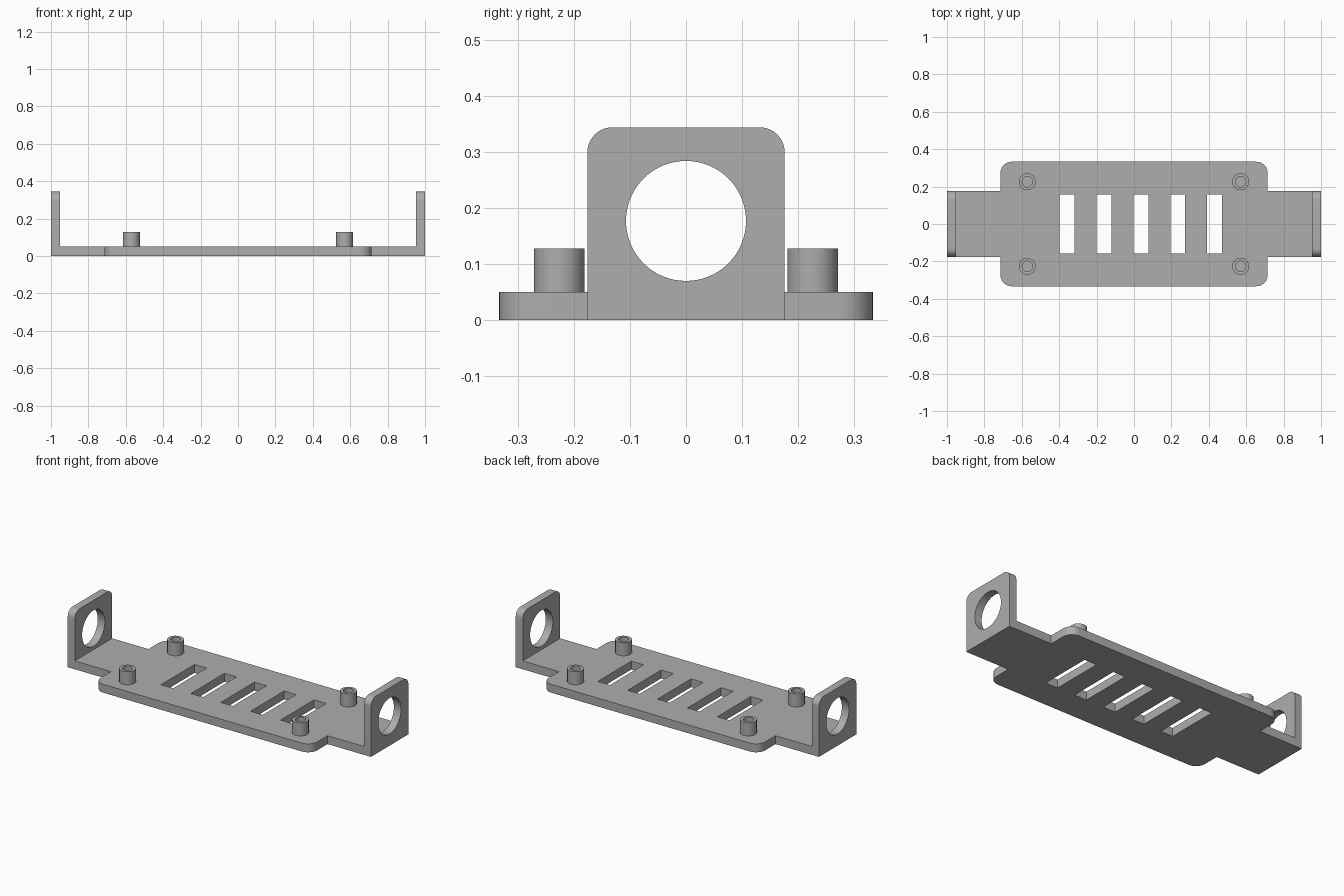
import bpy
import bmesh
from math import cos, sin, pi, radians
from mathutils import Matrix, Vector

cube = bpy.data.objects.get("Cube")
if cube:
    bpy.data.objects.remove(cube, do_unlink=True)

GREY = (0.42, 0.42, 0.42, 1)
grey = bpy.data.materials.new("plain grey")
grey.use_nodes = True
grey.diffuse_color = GREY
grey.node_tree.nodes["Principled BSDF"].inputs["Base Color"].default_value = GREY

THICK = 0.05        # base plate thickness
HALF_X, HALF_Y = 0.714, 0.333
TAB_Y = 0.176       # half width of the end tabs
WALL = 0.047        # end bracket thickness


def circle(cx, cy, r, n=64):
    return [(cx + r * cos(2 * pi * i / n), cy + r * sin(2 * pi * i / n)) for i in range(n)]


def corner(cx, cy, r, start, n=10):
    """Quarter arc, counterclockwise from the start angle in degrees."""
    angles = [radians(start + 90 * i / n) for i in range(n + 1)]
    return [(cx + r * cos(a), cy + r * sin(a)) for a in angles]


def rectangle(x0, x1, y0, y1):
    return [(x0, y0), (x1, y0), (x1, y1), (x0, y1)]


def finish(name, bm):
    bmesh.ops.remove_doubles(bm, verts=bm.verts, dist=0.0001)
    bmesh.ops.recalc_face_normals(bm, faces=bm.faces)
    mesh = bpy.data.meshes.new(name)
    bm.to_mesh(mesh)
    bm.free()
    mesh.materials.clear()
    mesh.materials.append(grey)
    obj = bpy.data.objects.new(name, mesh)
    bpy.context.collection.objects.link(obj)
    bpy.ops.object.select_all(action="DESELECT")
    obj.select_set(True)
    bpy.context.view_layer.objects.active = obj
    bpy.ops.object.shade_smooth_by_angle(angle=radians(30))
    return obj


def extruded(name, loops, depth, matrix):
    """Fill an outline with holes and extrude it evenly about its plane."""
    curve = bpy.data.curves.new(name + " profile", "CURVE")
    curve.dimensions = "2D"
    curve.fill_mode = "BOTH"
    curve.extrude = depth / 2
    for loop in loops:
        spline = curve.splines.new("POLY")
        spline.points.add(len(loop) - 1)
        for point, (x, y) in zip(spline.points, loop):
            point.co = (x, y, 0, 1)
        spline.use_cyclic_u = True
    helper = bpy.data.objects.new(name + " profile", curve)
    bpy.context.collection.objects.link(helper)
    graph = bpy.context.evaluated_depsgraph_get()
    mesh = bpy.data.meshes.new_from_object(helper.evaluated_get(graph))
    bm = bmesh.new()
    bm.from_mesh(mesh)
    bm.transform(matrix)
    bpy.data.objects.remove(helper, do_unlink=True)
    bpy.data.curves.remove(curve)
    bpy.data.meshes.remove(mesh)
    return finish(name, bm)


# Base plate: rounded body with a tab at each end and five slots
R = 0.06
tab_end = 1 - WALL
half = [(tab_end, -TAB_Y), (tab_end, TAB_Y), (HALF_X, TAB_Y)]
half += corner(HALF_X - R, HALF_Y - R, R, 0)
other = corner(HALF_X - R, HALF_Y - R, R, 0)
outline = half + [(-x, y) for x, y in reversed(other)] + [(-HALF_X, TAB_Y)]
outline += [(-tab_end, TAB_Y), (-tab_end, -TAB_Y), (-HALF_X, -TAB_Y)]
outline += [(-x, -y) for x, y in other] + [(x, -y) for x, y in reversed(other)]
outline += [(HALF_X, -TAB_Y)]
slots = []
for i in range(5):
    left = -0.397 + 0.197 * i
    slots.append(rectangle(left, left + 0.08, -0.158, 0.158))
extruded("base_plate", [outline] + slots, THICK, Matrix.Translation((0, 0, THICK / 2)))

# End brackets: upright plates with rounded top corners and a round hole
TOP, CR = 0.344, 0.045
bracket = [(-TAB_Y, 0), (TAB_Y, 0)]
bracket += corner(TAB_Y - CR, TOP - CR, CR, 0) + corner(CR - TAB_Y, TOP - CR, CR, 90)
upright = Matrix(((0, 0, 1, 0), (1, 0, 0, 0), (0, 1, 0, 0), (0, 0, 0, 1)))
for side, name in ((1, "left_bracket"), (-1, "right_bracket")):
    place = Matrix.Translation((side * (1 - WALL / 2), 0, 0)) @ upright
    extruded(name, [bracket, circle(0, 0.177, 0.107)], WALL, place)

# Standoffs: hollow posts near the corners of the body
for sx, xname in ((1, "left"), (-1, "right")):
    for sy, yname in ((1, "back"), (-1, "front")):
        rings = [circle(0, 0, 0.045, 40), circle(0, 0, 0.028, 40)]
        height = 0.128 - THICK
        place = Matrix.Translation((sx * 0.57, sy * 0.226, THICK + height / 2))
        extruded(f"{yname}_{xname}_standoff", rings, height, place)
